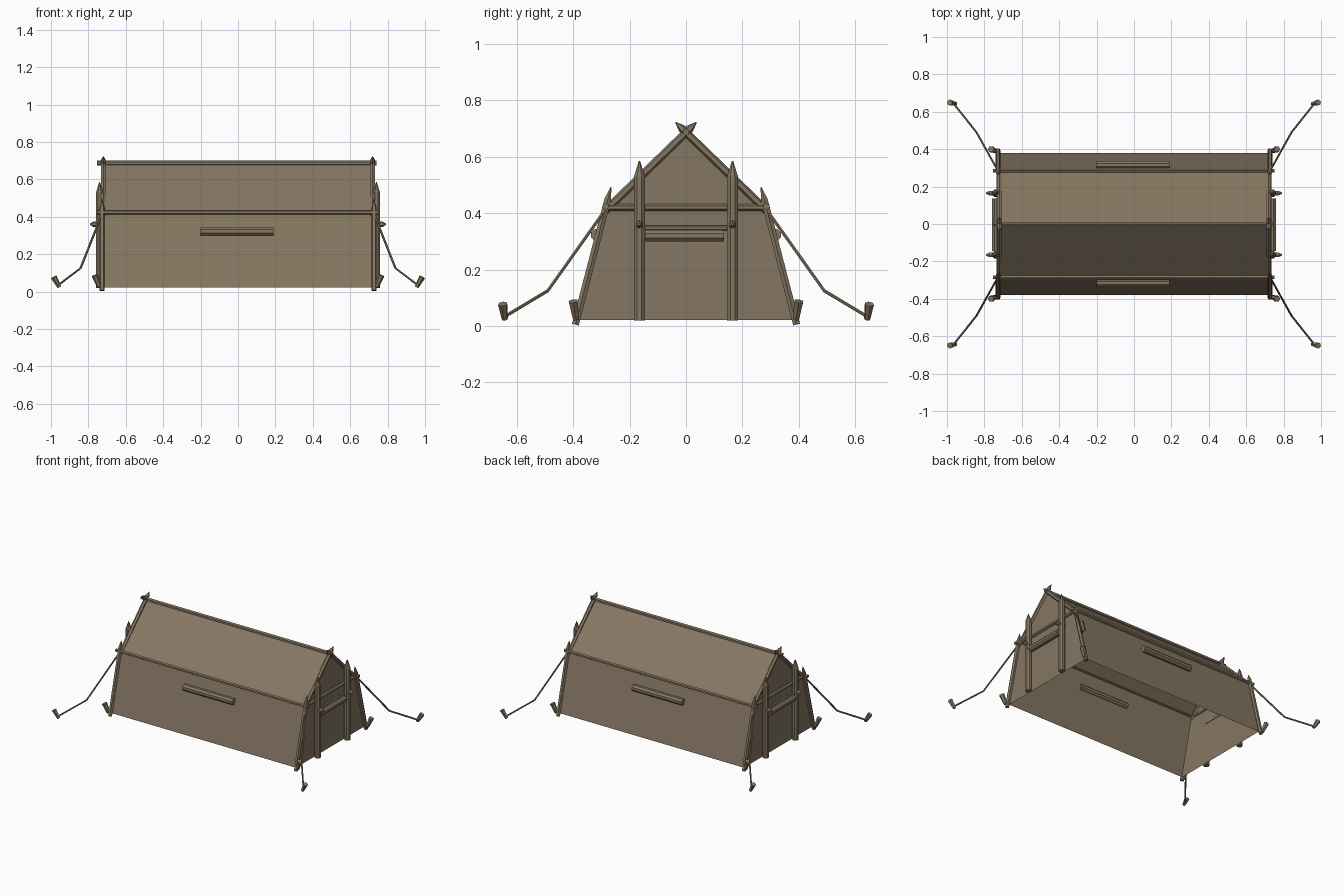
import bpy, bmesh, math
from mathutils import Vector

if "Cube" in bpy.data.objects:
    bpy.data.objects.remove(bpy.data.objects["Cube"])

brown = bpy.data.materials.new("canvas_brown")
brown.diffuse_color = (0.235, 0.185, 0.122, 1)
brown.use_nodes = True
brown.node_tree.nodes["Principled BSDF"].inputs["Base Color"].default_value = brown.diffuse_color


def finish(name, bm):
    me = bpy.data.meshes.new(name)
    bm.to_mesh(me)
    bm.free()
    me.materials.append(brown)
    ob = bpy.data.objects.new(name, me)
    bpy.context.collection.objects.link(ob)
    return ob


def rod(name, pts, radii, sides=6):
    """Closed faceted tube through pts with one radius per point."""
    pts = [Vector(p) for p in pts]
    bm = bmesh.new()
    rings = []
    for i, (p, r) in enumerate(zip(pts, radii)):
        d = (pts[min(i + 1, len(pts) - 1)] - pts[max(i - 1, 0)]).normalized()
        ref = Vector((0, 0, 1)) if abs(d.z) < 0.9 else Vector((1, 0, 0))
        u = d.cross(ref).normalized()
        v = d.cross(u)
        rings.append([bm.verts.new(p + r * (u * math.cos(a) + v * math.sin(a)))
                      for a in (2 * math.pi * (k + 0.5) / sides for k in range(sides))])
    for a, b in zip(rings, rings[1:]):
        for k in range(sides):
            n = (k + 1) % sides
            bm.faces.new((a[k], a[n], b[n], b[k]))
    bm.faces.new(rings[0])
    bm.faces.new(rings[-1])
    bmesh.ops.recalc_face_normals(bm, faces=bm.faces)
    return finish(name, bm)


def pointed(name, a, b, r, tip, sides=6):
    """Pole from a to b sharpened over the last tip units."""
    a, b = Vector(a), Vector(b)
    rod(name, [a, b - (b - a).normalized() * tip, b], [r, r, r * 0.12], sides)


# Canvas shell: walls, roof and gable ends, open underneath
profile = [(-0.38, 0.022), (-0.28, 0.42), (0, 0.68), (0.28, 0.42), (0.38, 0.022)]
bm = bmesh.new()
left, right = [[bm.verts.new((x, y, z)) for y, z in profile] for x in (-0.72, 0.72)]
for k in range(4):
    bm.faces.new((left[k], right[k], right[k + 1], left[k + 1]))
bm.faces.new(left)
bm.faces.new(right)
bmesh.ops.recalc_face_normals(bm, faces=bm.faces)
finish("canvas", bm)

# Ridge pole
rod("ridge_pole", [(-0.755, 0, 0.687), (0.74, 0, 0.687)], [0.013] * 2)

for s in (-1, 1):
    # Eave poles and rolled side flaps
    rod("eave_pole", [(-0.755, s * 0.285, 0.424), (0.75, s * 0.285, 0.424)], [0.012] * 2)
    rod("side_roll", [(-0.2, s * 0.315, 0.322), (0.19, s * 0.315, 0.322)], [0.023] * 2, 8)

    # Gable crossbeam, door bar and rolled door flap
    rod("crossbeam", [(s * 0.725, -0.28, 0.42), (s * 0.725, 0.28, 0.42)], [0.012] * 2)
    rod("door_bar", [(s * 0.728, -0.15, 0.347), (s * 0.728, 0.15, 0.347)], [0.009] * 2)
    rod("door_roll", [(s * 0.738, -0.145, 0.32), (s * 0.738, 0.135, 0.32)], [0.022] * 2, 8)

    for t in (-1, 1):
        # Crossed rafters
        pointed("rafter", (s * 0.72, t * 0.285, 0.41), (s * 0.72, -t * 0.037, 0.722), 0.014, 0.03)
        # Leaning corner poles
        pointed("corner_pole", (s * 0.727, t * 0.392, 0.005), (s * 0.727, t * 0.266, 0.492), 0.014, 0.045)
        # Door posts with side pegs
        pointed("door_post", (s * 0.74, t * 0.165, 0.02), (s * 0.74, t * 0.165, 0.585), 0.021, 0.055, 8)
        rod("post_peg", [(s * 0.72, t * 0.165, 0.36), (s * 0.775, t * 0.165, 0.36),
                         (s * 0.79, t * 0.165, 0.36)], [0.014, 0.014, 0.004])
        # Guy ropes
        rod("guy_rope", [(s * 0.725, t * 0.28, 0.42), (s * 0.842, t * 0.49, 0.125),
                         (s * 0.965, t * 0.645, 0.032)], [0.006] * 3)
        # Ground stakes for ropes and corners
        rod("rope_stake", [(s * 0.955, t * 0.642, 0.024), (s * 0.985, t * 0.65, 0.078)], [0.011, 0.017])
        rod("corner_stake", [(s * 0.74, t * 0.39, 0.024), (s * 0.765, t * 0.4, 0.088)], [0.012, 0.018])
